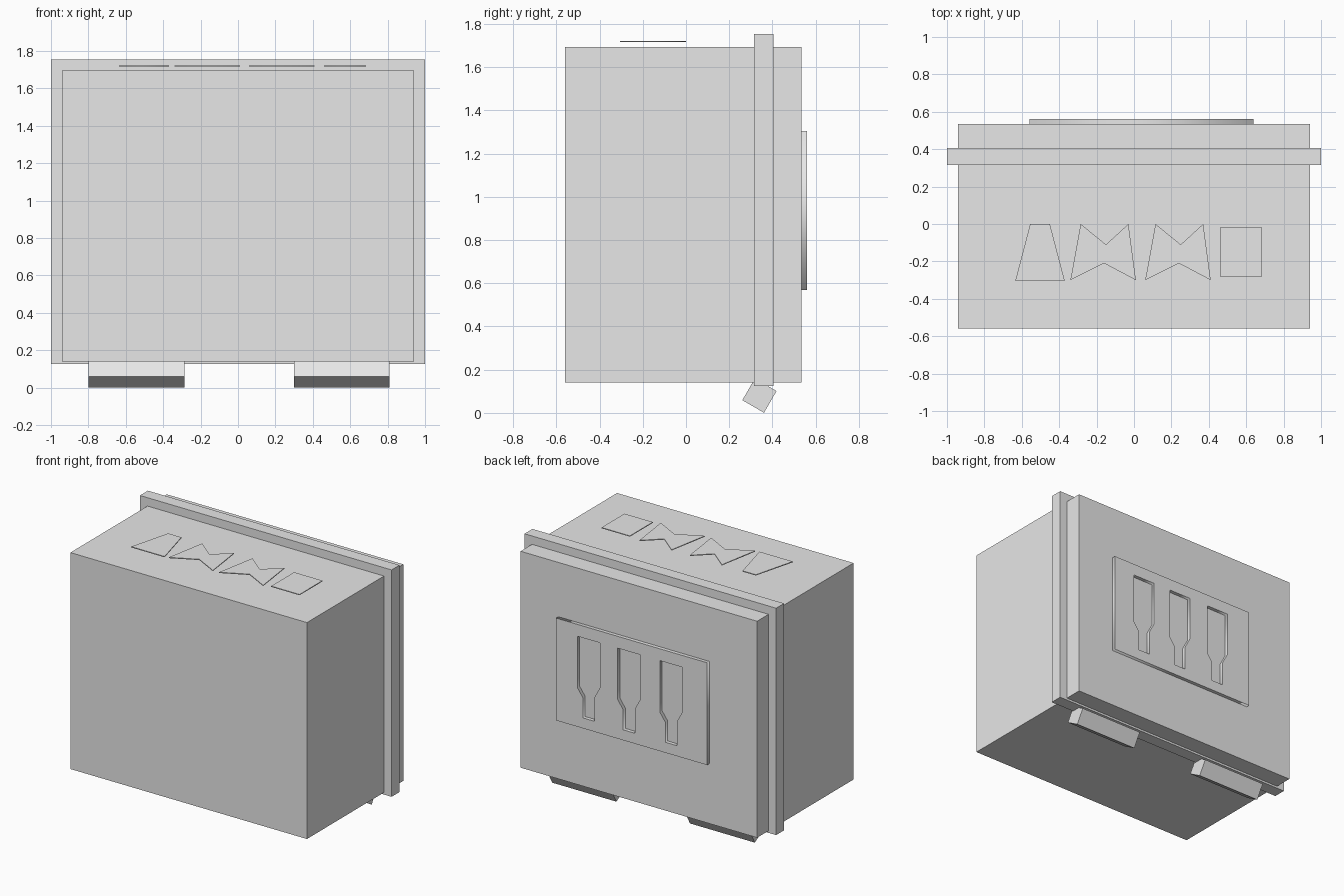
import bpy
import math
from mathutils import Matrix

cube = bpy.data.objects.get("Cube")
if cube:
    bpy.data.objects.remove(cube, do_unlink=True)

grey = bpy.data.materials.new("light grey")
grey.use_nodes = True
grey.diffuse_color = (0.8, 0.8, 0.8, 1)
for node in grey.node_tree.nodes:
    if node.type == 'BSDF_PRINCIPLED':
        node.inputs["Base Color"].default_value = (0.8, 0.8, 0.8, 1)


def box(name, low, high):
    """Axis-aligned box between two corners."""
    bpy.ops.mesh.primitive_cube_add(size=1)
    obj = bpy.context.object
    obj.name = name
    size = [b - a for a, b in zip(low, high)]
    mid = [(a + b) / 2 for a, b in zip(low, high)]
    obj.data.transform(Matrix.Translation(mid) @ Matrix.Diagonal((*size, 1)))
    obj.data.materials.append(grey)
    return obj


def plate(name, outlines, thickness, location, upright=False):
    """Flat plate from closed outlines; inner outlines become holes."""
    curve = bpy.data.curves.new(name, 'CURVE')
    curve.dimensions = '2D'
    curve.fill_mode = 'BOTH'
    curve.extrude = thickness / 2
    for outline in outlines:
        spline = curve.splines.new('POLY')
        spline.points.add(len(outline) - 1)
        for point, (u, v) in zip(spline.points, outline):
            point.co = (u, v, 0, 1)
        spline.use_cyclic_u = True
    obj = bpy.data.objects.new(name, curve)
    bpy.context.collection.objects.link(obj)
    obj.location = location
    if upright:
        obj.rotation_euler.x = math.pi / 2
    curve.materials.append(grey)
    bpy.ops.object.select_all(action='DESELECT')
    obj.select_set(True)
    bpy.context.view_layer.objects.active = obj
    bpy.ops.object.convert(target='MESH')
    return bpy.context.object


# Case and the flange around it
box("case", (-0.94, -0.56, 0.14), (0.94, 0.535, 1.695))
box("flange", (-1, 0.315, 0.125), (1, 0.405, 1.755))

# Tilted feet under the flange
for name, left, right in (("right_foot", -0.8, -0.285), ("left_foot", 0.3, 0.81)):
    foot = box(name, (left, -0.058, -0.058), (right, 0.058, 0.058))
    foot.location = (0, 0.34, 0.08)
    foot.rotation_euler.x = math.radians(-30)

# Back panel with three bottle-shaped openings
panel = [(-0.56, 0.57), (0.64, 0.57), (0.64, 1.305), (-0.56, 1.305)]
bottle = [(0.09, 1.22), (0.09, 0.85), (0.047, 0.79), (0.047, 0.645),
          (-0.047, 0.645), (-0.047, 0.82), (-0.09, 0.9), (-0.09, 1.22)]
openings = [[(x + shift, z) for x, z in bottle] for shift in (0.38, 0.06, -0.275)]
plate("back_panel", [panel] + openings, 0.028, (0, 0.547, 0), upright=True)

# Thin ornaments on top
taper = [(-0.635, -0.305), (-0.37, -0.305), (-0.45, 0), (-0.555, 0)]
plate("tapered_ornament", [taper], 0.006, (0, 0, 1.719))
bow = [(-0.125, 0), (0.01, -0.11), (0.13, 0), (0.17, -0.3), (0, -0.21), (-0.18, -0.3)]
for number, x in enumerate((-0.16, 0.24)):
    plate(f"bow_ornament_{number + 1}", [bow], 0.006, (x, 0, 1.719))
square = [(0.46, -0.28), (0.685, -0.28), (0.685, -0.02), (0.46, -0.02)]
plate("square_ornament", [square], 0.006, (0, 0, 1.719))
